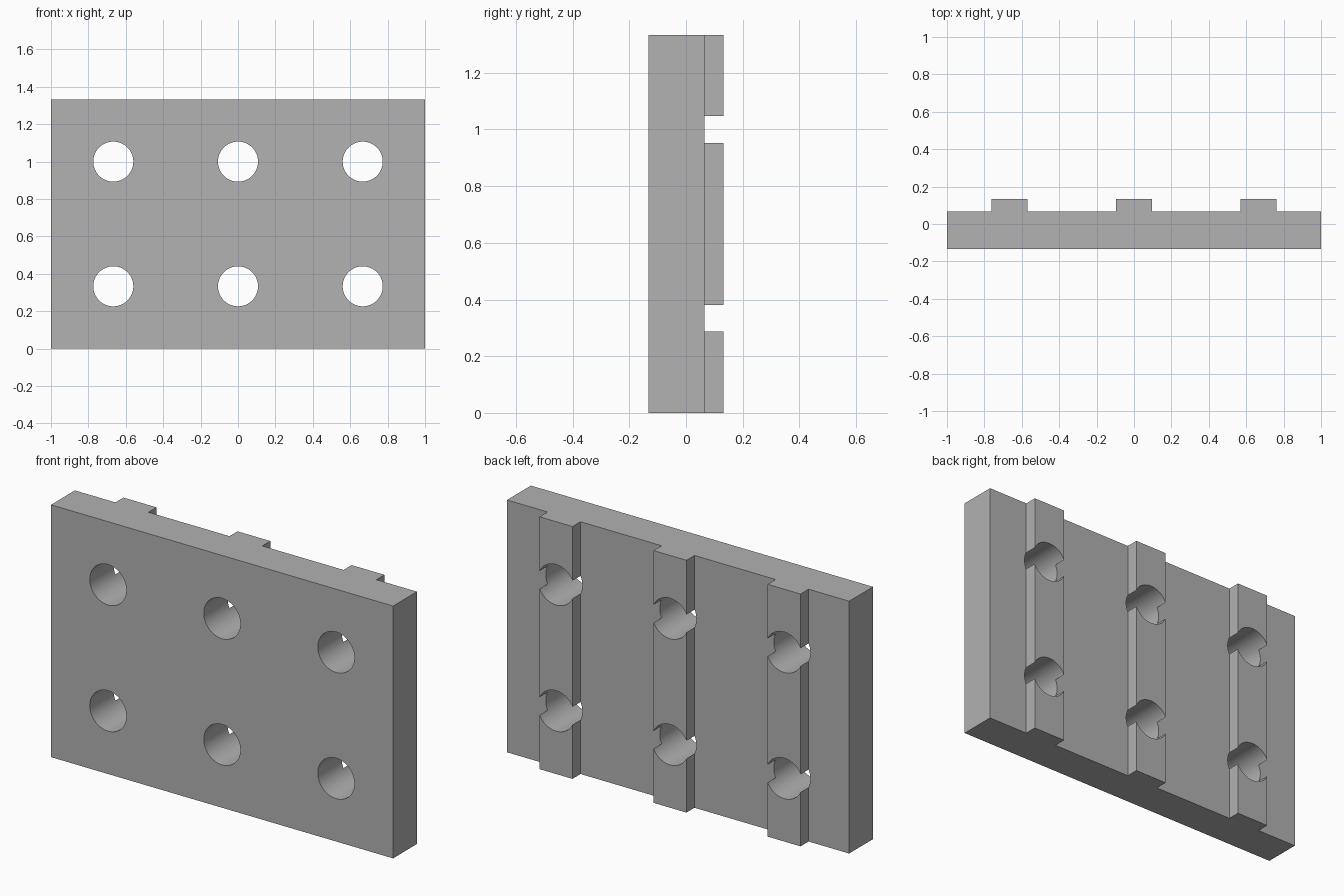
import bpy
import bmesh
from math import radians
from mathutils import Matrix, Vector

if "Cube" in bpy.data.objects:
    bpy.data.objects.remove(bpy.data.objects["Cube"])

HEIGHT = 4 / 3
FRONT, BACK, RIB_BACK = -0.133, 0.066, 0.133
COLUMNS = (-2 / 3, 0, 2 / 3)
ROWS = (1 / 3, 1)
RIB_HALF = 0.096
HOLE_RADIUS = 0.107

grey = bpy.data.materials.new("plain grey")
grey.use_nodes = True
colour = (0.445, 0.445, 0.445, 1)
grey.diffuse_color = colour
grey.node_tree.nodes["Principled BSDF"].inputs["Base Color"].default_value = colour


def make_object(name, bm):
    bmesh.ops.recalc_face_normals(bm, faces=bm.faces)
    mesh = bpy.data.meshes.new(name)
    bm.to_mesh(mesh)
    bm.free()
    mesh.materials.append(grey)
    obj = bpy.data.objects.new(name, mesh)
    bpy.context.collection.objects.link(obj)
    return obj


# Plate with three upright ribs on its back, extruded from its plan outline
outline = [(-1, BACK), (-1, FRONT), (1, FRONT), (1, BACK)]
for x in reversed(COLUMNS):
    left, right = x + RIB_HALF, x - RIB_HALF
    outline += [(left, BACK), (left, RIB_BACK), (right, RIB_BACK), (right, BACK)]
bm = bmesh.new()
base = bm.faces.new([bm.verts.new((x, y, 0)) for x, y in outline])
grown = bmesh.ops.extrude_face_region(bm, geom=[base], use_keep_orig=True)
top = [v for v in grown["geom"] if isinstance(v, bmesh.types.BMVert)]
bmesh.ops.translate(bm, verts=top, vec=Vector((0, 0, HEIGHT)))
plate = make_object("ribbed_plate", bm)

# Six round through holes, centred on the ribs
bm = bmesh.new()
for x in COLUMNS:
    for z in ROWS:
        place = Matrix.Translation((x, 0, z)) @ Matrix.Rotation(radians(90), 4, "X")
        bmesh.ops.create_cone(bm, cap_ends=True, segments=64, radius1=HOLE_RADIUS,
                              radius2=HOLE_RADIUS, depth=1, matrix=place)
cutter = make_object("hole_cutter", bm)
cutter.hide_render = True

cut = plate.modifiers.new("holes", "BOOLEAN")
cut.operation = "DIFFERENCE"
cut.solver = "EXACT"
cut.object = cutter

bpy.ops.object.select_all(action="DESELECT")
plate.select_set(True)
bpy.context.view_layer.objects.active = plate
bpy.ops.object.modifier_apply(modifier=cut.name)
bpy.data.objects.remove(cutter)

# Smooth hole walls, sharp plate edges
bpy.ops.object.shade_smooth_by_angle(angle=radians(30))
